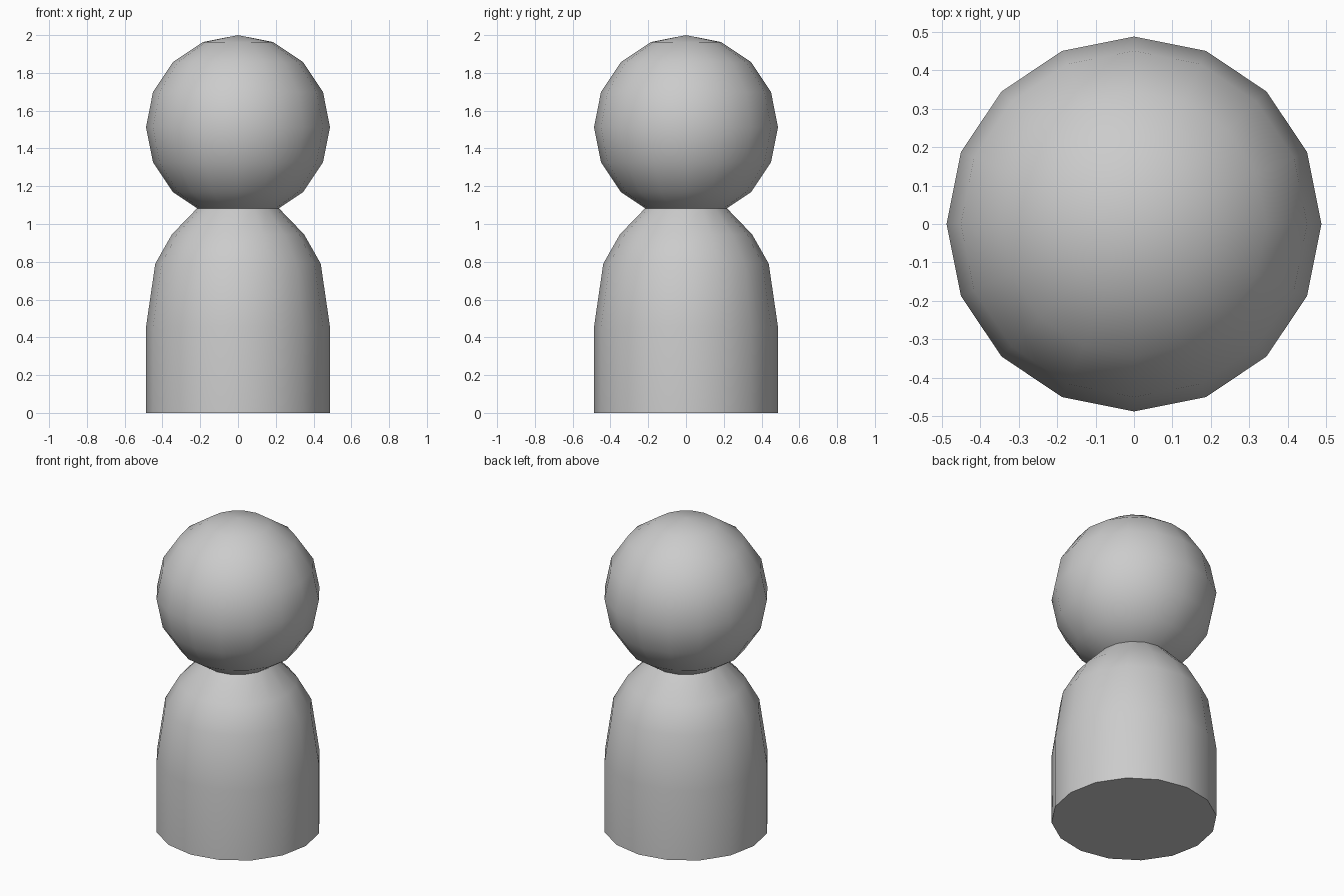
import bpy, math

if "Cube" in bpy.data.objects:
    bpy.data.objects.remove(bpy.data.objects["Cube"])

SIDES = 16
R = 0.487


def lathe(name, profile):
    """Revolve (radius, z) points around z, closing the bottom."""
    verts, faces = [], []
    for r, z in profile:
        for i in range(SIDES):
            a = 2 * math.pi * i / SIDES
            verts.append((r * math.cos(a), r * math.sin(a), z))
    for k in range(len(profile) - 1):
        for i in range(SIDES):
            j = (i + 1) % SIDES
            lo, hi = k * SIDES, (k + 1) * SIDES
            faces.append((lo + i, lo + j, hi + j, hi + i))
    faces.append(tuple(reversed(range(SIDES))))
    mesh = bpy.data.meshes.new(name)
    mesh.from_pydata(verts, [], faces)
    obj = bpy.data.objects.new(name, mesh)
    bpy.context.collection.objects.link(obj)
    return obj


def smooth(obj):
    bpy.ops.object.select_all(action='DESELECT')
    obj.select_set(True)
    bpy.context.view_layer.objects.active = obj
    bpy.ops.object.shade_smooth_by_angle(angle=math.radians(40))


# Rounded-shoulder body, its open top tucked against the head
body = lathe("body", [(R, 0), (R, 0.455), (0.438, 0.79),
                      (0.35, 0.945), (0.21, 1.09)])
smooth(body)

# Ball head resting on the neck
bpy.ops.mesh.primitive_uv_sphere_add(segments=SIDES, ring_count=8, radius=R,
                                     location=(0, 0, 2 - R))
head = bpy.context.object
head.name = "head"
smooth(head)
